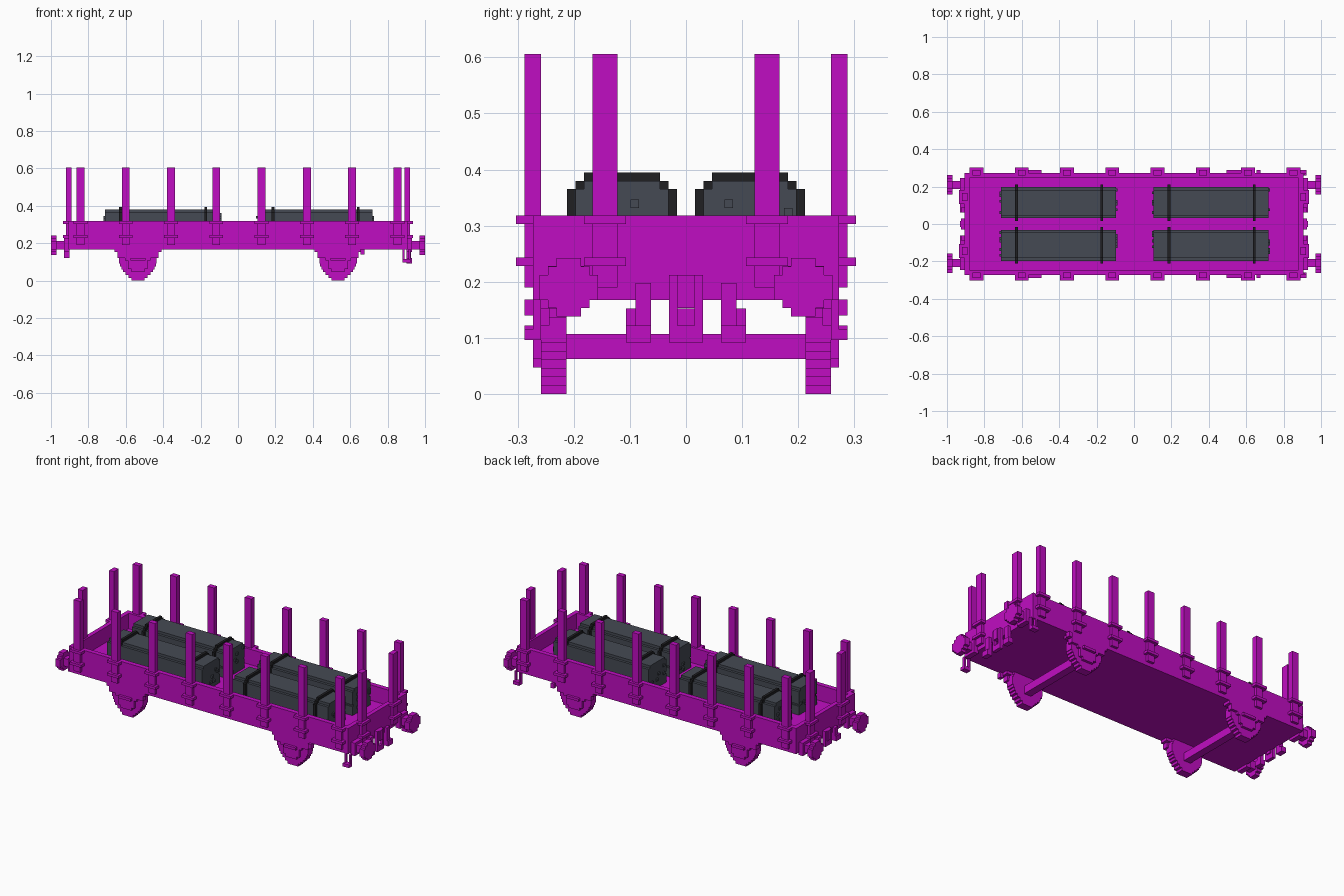
import bpy
import bmesh
import random
from mathutils import Vector

random.seed(4)
if "Cube" in bpy.data.objects:
    bpy.data.objects.remove(bpy.data.objects["Cube"], do_unlink=True)


def material(name, colour):
    m = bpy.data.materials.new(name)
    m.use_nodes = True
    m.diffuse_color = (*colour, 1)
    m.node_tree.nodes["Principled BSDF"].inputs["Base Color"].default_value = (*colour, 1)
    return m


magenta = material("magenta paint", (0.53, 0.004, 0.54))
slate = material("slate grey", (0.06, 0.068, 0.088))
black = material("strap black", (0.014, 0.014, 0.016))


def blocks(name, mat, boxes):
    """One object from boxes given as (x0, x1, y0, y1, z0, z1)."""
    bm = bmesh.new()
    for x0, x1, y0, y1, z0, z1 in boxes:
        verts = bmesh.ops.create_cube(bm, size=1)["verts"]
        size = Vector((x1 - x0, y1 - y0, z1 - z0))
        mid = Vector((x0 + x1, y0 + y1, z0 + z1)) / 2
        for v in verts:
            v.co = v.co * size + mid
    bmesh.ops.recalc_face_normals(bm, faces=bm.faces)
    mesh = bpy.data.meshes.new(name)
    bm.to_mesh(mesh)
    bm.free()
    mesh.materials.append(mat)
    ob = bpy.data.objects.new(name, mesh)
    bpy.context.collection.objects.link(ob)
    return ob


def flip(boxes, axis):
    """Mirror a list of boxes across x (0) or y (1)."""
    out = []
    for b in boxes:
        c = list(b)
        i = axis * 2
        c[i], c[i + 1] = -b[i + 1], -b[i]
        out.append(tuple(c))
    return out


def both(boxes, axis):
    return boxes + flip(boxes, axis)


U = 0.0152  # block unit
LX, WY, TOP, DECK, FLOOR = 0.905, 0.273, 0.318, 0.168, 0.228

# Open wagon body: floor slab, side walls, end walls
blocks("wagon_floor", magenta, [(-LX, LX, -WY, WY, DECK, FLOOR)])
blocks("side_walls", magenta, both([(-LX, LX, WY - 0.028, WY, FLOOR, TOP)], 1))
blocks("end_walls", magenta,
       both([(LX - 0.025, LX, -WY + 0.028, WY - 0.028, FLOOR, TOP)], 0))

# Side stakes held by two clips each
stakes, clips = [], []
for i in range(8):
    x = -0.842 + i * 0.242
    stakes.append((x - 0.021, x + 0.021, 0.258, 0.288, 0.19, 0.606))
    for z in (0.228, 0.303):
        clips.append((x - 0.037, x + 0.037, 0.26, 0.303, z, z + U))
blocks("side_stakes", magenta, both(stakes, 1))
blocks("side_stake_clips", magenta, both(clips, 1))

# End stakes and clips
end_stake = [(0.89, 0.92, 0.122, 0.167, 0.19, 0.606)]
end_clips = [(0.89, 0.935, 0.107, 0.182, z, z + U) for z in (0.228, 0.303)]
blocks("end_stakes", magenta, both(both(end_stake, 1), 0))
blocks("end_stake_clips", magenta, both(both(end_clips, 1), 0))

# Buffers: square shank with a stepped round head
buffer = [(0.9, 0.975, 0.187, 0.231, 0.168, 0.213),
          (0.9, 0.93, 0.172, 0.246, 0.153, 0.228)]
for a, b in ((0.052, 0.022), (0.037, 0.037), (0.022, 0.052)):
    buffer.append((0.97, 1.0, 0.209 - a, 0.209 + a, 0.19 - b, 0.19 + b))
blocks("buffers", magenta, both(both(buffer, 1), 0))


# Coupling link and brake hoses at each end
def coupling(low):
    hose = [(0.9, 0.922, 0.062, 0.09, low, 0.198),
            (0.9, 0.93, 0.062, 0.107, low, low + 0.03)]
    link = both([(0.905, 0.925, 0.015, 0.03, low, 0.212)], 1)
    link += [(0.905, 0.925, -0.015, 0.015, low, low + 0.03),
             (0.9, 0.93, -0.015, 0.015, 0.153, 0.212)]
    return both(hose, 1) + link


blocks("left_coupling", magenta, coupling(0.092))
blocks("right_coupling", magenta, flip(coupling(0.122), 0))

# Stirrup steps below the corners of one end
step = [(0.88, 0.89, 0.258, 0.273, 0.1, DECK), (0.911, 0.921, 0.258, 0.273, 0.1, DECK),
        (0.88, 0.921, 0.258, 0.288, 0.096, 0.115)]
blocks("corner_steps", magenta, both(step, 1))

# Wheels built as stepped discs, with axle boxes, springs and axles
half_widths = (0.035, 0.05, 0.066, 0.08, 0.088, 0.096, 0.1, 0.1, 0.1, 0.096, 0.088)
for side, cx in (("left", 0.535), ("right", -0.535)):
    wheel = [(cx - w, cx + w, 0.213, 0.258, i * U, (i + 1) * U)
             for i, w in enumerate(half_widths)]
    blocks(side + "_wheels", magenta, both(wheel, 1))
    bearing = [(cx - 0.035, cx + 0.035, 0.243, 0.273, 0.047, 0.062),
               (cx - 0.052, cx + 0.052, 0.243, 0.273, 0.062, 0.108),
               (cx - 0.068, cx + 0.068, 0.243, 0.273, 0.108, DECK),
               (cx - 0.04, cx + 0.04, 0.258, 0.288, 0.107, 0.122)]
    blocks(side + "_axle_boxes", magenta, both(bearing, 1))
    spring = [(cx - 0.125, cx + 0.125, 0.228, 0.273, 0.152, DECK),
              (cx - 0.11, cx + 0.11, 0.243, 0.273, 0.122, 0.152)]
    blocks(side + "_springs", magenta, both(spring, 1))
    blocks(side + "_axle", magenta, [(cx - 0.022, cx + 0.022, -0.22, 0.22, 0.062, 0.107)])

# Small brake levers beside one wheelset
blocks("brake_levers", magenta,
       both([(0.655, 0.675, 0.262, 0.288, 0.14, 0.168)], 1))

# Strapped cargo bundles in a two by two layout
for sx, x0 in (("left", 0.105), ("right", -0.71)):
    for sy, cy in (("back", 0.114), ("front", -0.114)):
        x1 = x0 + 0.615
        # stepped long bundle with a groove along each side
        body = [(x0, x1, cy - w, cy + w, z0, z1) for w, z0, z1 in
                ((0.083, FLOOR, 0.28), (0.075, 0.28, 0.29),
                 (0.083, 0.29, 0.365), (0.068, 0.365, 0.38))]
        # uneven block ends
        for k in range(10):
            y = cy + random.choice(range(-4, 5)) * U
            z = 0.24 + random.randrange(8) * U
            if k % 2:
                body.append((x1, x1 + 0.008, y, y + U, z, z + U))
            else:
                body.append((x0 - 0.008, x0, y, y + U, z, z + U))
        blocks(f"{sx}_{sy}_bundle", slate, body)
        straps = []
        for x in (x0 + 0.075, x0 + 0.53):
            for w, top in ((0.098, 0.365), (0.083, 0.38), (0.068, 0.395)):
                straps.append((x, x + U, cy - w, cy + w, FLOOR, top))
        blocks(f"{sx}_{sy}_straps", black, straps)
